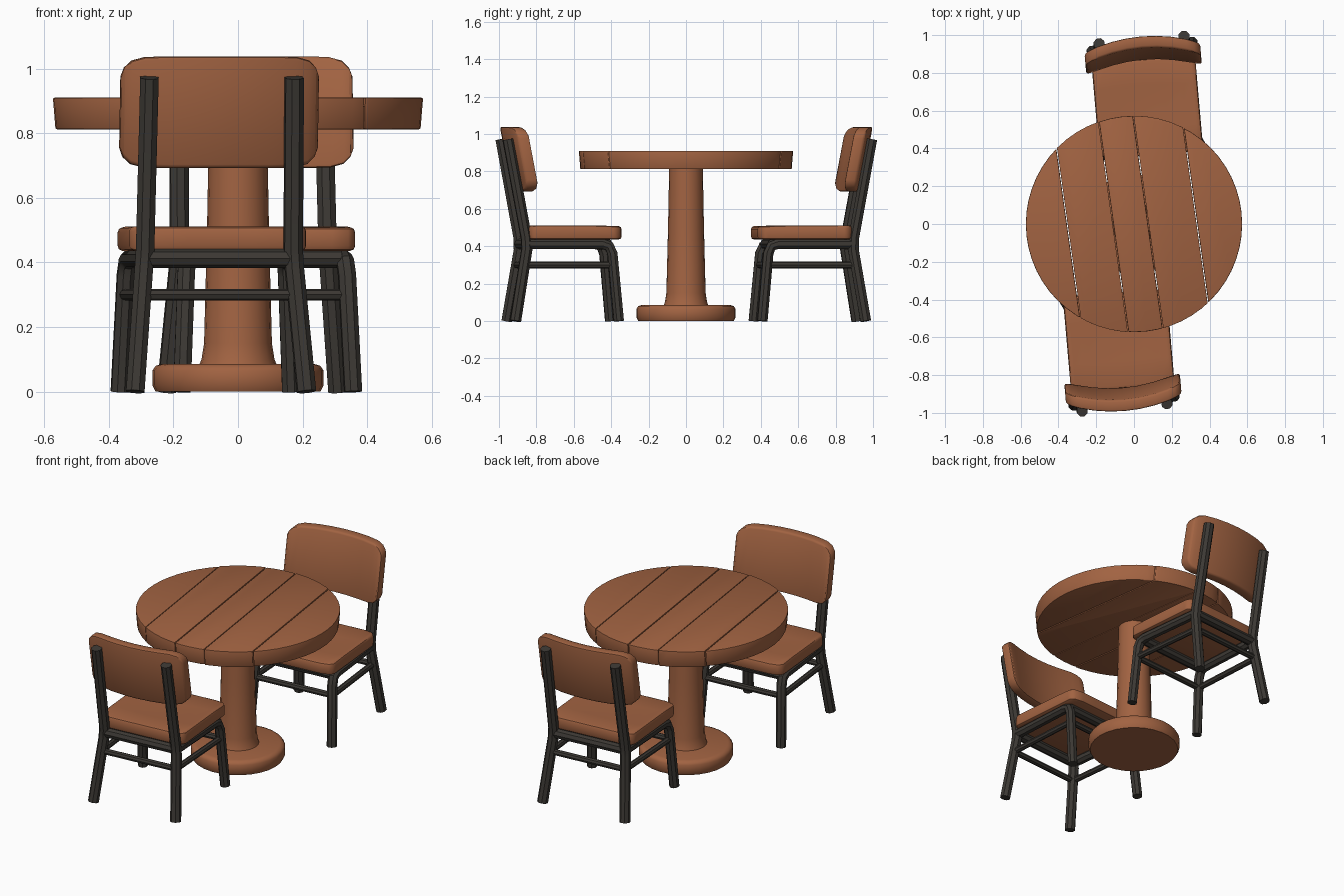
import bpy, bmesh, math
from mathutils import Matrix, Vector

cube = bpy.data.objects.get("Cube")
if cube:
    bpy.data.objects.remove(cube, do_unlink=True)


def material(name, rgb):
    m = bpy.data.materials.new(name)
    m.use_nodes = True
    m.diffuse_color = (*rgb, 1)
    bsdf = next(n for n in m.node_tree.nodes if n.type == "BSDF_PRINCIPLED")
    bsdf.inputs["Base Color"].default_value = (*rgb, 1)
    bsdf.inputs["Roughness"].default_value = 0.8
    return m


WOOD = material("warm wood", (0.36, 0.125, 0.054))
METAL = material("dark metal", (0.045, 0.04, 0.034))


def finish(obj, mat, bevel=0, segments=2, place=None):
    """Assign material, round the edges, shade and position a part."""
    obj.data.materials.clear()
    obj.data.materials.append(mat)
    if place:
        obj.matrix_world = place
    bpy.ops.object.select_all(action="DESELECT")
    bpy.context.view_layer.objects.active = obj
    obj.select_set(True)
    if bevel:
        mod = obj.modifiers.new("rounded edges", "BEVEL")
        mod.width, mod.segments = bevel, segments
        mod.limit_method, mod.angle_limit = "ANGLE", math.radians(40)
        bpy.ops.object.modifier_apply(modifier=mod.name)
    bpy.ops.object.shade_smooth_by_angle(angle=math.radians(40))
    return obj


def mesh_object(name, bm):
    bmesh.ops.recalc_face_normals(bm, faces=bm.faces)
    mesh = bpy.data.meshes.new(name)
    bm.to_mesh(mesh)
    bm.free()
    obj = bpy.data.objects.new(name, mesh)
    bpy.context.collection.objects.link(obj)
    return obj


def loft(name, rings):
    """Skin a closed solid through rings of equal length."""
    bm = bmesh.new()
    loops = [[bm.verts.new(p) for p in ring] for ring in rings]
    for a, b in zip(loops, loops[1:]):
        for i in range(len(a)):
            j = (i + 1) % len(a)
            bm.faces.new((a[i], a[j], b[j], b[i]))
    bm.faces.new(loops[0])
    bm.faces.new(loops[-1])
    return mesh_object(name, bm)


def lathe(name, profile, sides):
    rings = [[(r * math.cos(t), r * math.sin(t), z)
              for t in (math.tau * i / sides for i in range(sides))]
             for r, z in profile]
    return loft(name, rings)


def tube(name, points, radius, place):
    """Solid bar along a path of points."""
    curve = bpy.data.curves.new(name, "CURVE")
    curve.dimensions = "3D"
    curve.bevel_depth, curve.bevel_resolution = radius, 2
    curve.use_fill_caps = True
    spline = curve.splines.new("POLY")
    spline.points.add(len(points) - 1)
    for sp, p in zip(spline.points, points):
        sp.co = (*p, 1)
    obj = bpy.data.objects.new(name, curve)
    bpy.context.collection.objects.link(obj)
    bpy.ops.object.select_all(action="DESELECT")
    bpy.context.view_layer.objects.active = obj
    obj.select_set(True)
    bpy.ops.object.convert(target="MESH")
    return finish(bpy.context.object, METAL, place=place)


# Table top: a disc split into planks with narrow seams
across = Vector((1, 0.14, 0)).normalized()
seams = [-0.7, -0.35, -0.11, 0.075, 0.33, 0.7]
for k, (lo, hi) in enumerate(zip(seams, seams[1:])):
    bm = bmesh.new()
    bmesh.ops.create_cone(bm, cap_ends=True, segments=56, radius1=0.565,
                          radius2=0.573, depth=0.098,
                          matrix=Matrix.Translation((0, 0, 0.861)))
    for offset, side in ((lo + 0.002, -1), (hi - 0.002, 1)):
        cut = bmesh.ops.bisect_plane(
            bm, geom=bm.verts[:] + bm.edges[:] + bm.faces[:],
            plane_co=across * offset, plane_no=across * side, clear_outer=True)
        edges = [e for e in cut["geom_cut"] if isinstance(e, bmesh.types.BMEdge)]
        if edges:
            bmesh.ops.contextual_create(bm, geom=edges)
    finish(mesh_object(f"table_plank_{k + 1}", bm), WOOD, 0.005)

# Pedestal and round foot
finish(lathe("table_pedestal", [(0.125, 0.07), (0.113, 0.1), (0.105, 0.15),
                                (0.096, 0.5), (0.09, 0.82)], 20), WOOD)
finish(lathe("table_foot", [(0.255, 0), (0.265, 0.02), (0.265, 0.065),
                            (0.255, 0.08), (0.235, 0.086)], 28), WOOD)


def backrest(prefix, place):
    # Curved slab: ends sweep forward, whole panel leans back
    half = [(0, 0.173), (0.08, 0.173), (0.16, 0.173), (0.235, 0.171),
            (0.275, 0.16), (0.297, 0.138), (0.307, 0.11)]
    stations = [(-x, h) for x, h in half[:0:-1]] + half
    rings = []
    for x, h in stations:
        def point(z, depth):
            lean = -0.19 * (z - 0.42)
            return (x, lean - 0.02 + 0.055 * (x / 0.3) ** 2 + depth, z)
        rings.append([point(0.865 - h, 0), point(0.865 + h, 0),
                      point(0.865 + h, 0.062), point(0.865 - h, 0.062)])
    finish(loft(prefix + "backrest", rings), WOOD, 0.014, place=place)


def seat(prefix, place):
    # Slightly dished board with softened corners
    half = [(0, 0), (0.1, 0), (0.2, 0), (0.25, 0.01), (0.275, 0.035)]
    stations = [(-x, c) for x, c in half[:0:-1]] + half
    rings = []
    for x, c in stations:
        dish = 0.01 * (1 - (x / 0.275) ** 2)
        back, front = -0.015 + c, 0.495 - c
        rings.append([(x, back, 0.436), (x, back, 0.512),
                      (x, 0.13, 0.512 - dish), (x, 0.35, 0.512 - dish),
                      (x, front, 0.508), (x, front, 0.436)])
    finish(loft(prefix + "seat", rings), WOOD, 0.016, place=place)


def chair(prefix, x, y, angle):
    place = Matrix.Translation((x, y, 0)) @ Matrix.Rotation(math.radians(angle), 4, "Z")
    backrest(prefix, place)
    seat(prefix, place)
    for side, s in (("right", -1), ("left", 1)):
        # Rear leg continues up as the back post
        tube(f"{prefix}{side}_rear_leg_and_post",
             [(s * 0.266, -0.08, 0), (s * 0.234, -0.017, 0.38),
              (s * 0.23, -0.018, 0.44), (s * 0.225, -0.116, 0.972)], 0.031, place)
        # Front leg bends into the side rail
        tube(f"{prefix}{side}_front_leg_and_rail",
             [(s * 0.266, 0.475, 0), (s * 0.25, 0.442, 0.36),
              (s * 0.246, 0.425, 0.4), (s * 0.243, 0.39, 0.412),
              (s * 0.232, -0.015, 0.412)], 0.029, place)
        tube(f"{prefix}{side}_stretcher",
             [(s * 0.241, -0.03, 0.3), (s * 0.253, 0.447, 0.3)], 0.018, place)
    # Cross rails and stretchers
    for end, y0, y1 in (("rear", -0.015, -0.03), ("front", 0.415, 0.447)):
        tube(f"{prefix}{end}_rail", [(-0.235, y0, 0.412), (0.235, y0, 0.412)], 0.029, place)
        tube(f"{prefix}{end}_stretcher", [(-0.245, y1, 0.3), (0.245, y1, 0.3)], 0.018, place)


chair("front_chair_", -0.06, -0.855, 5)
chair("back_chair_", 0.05, 0.858, 185)
